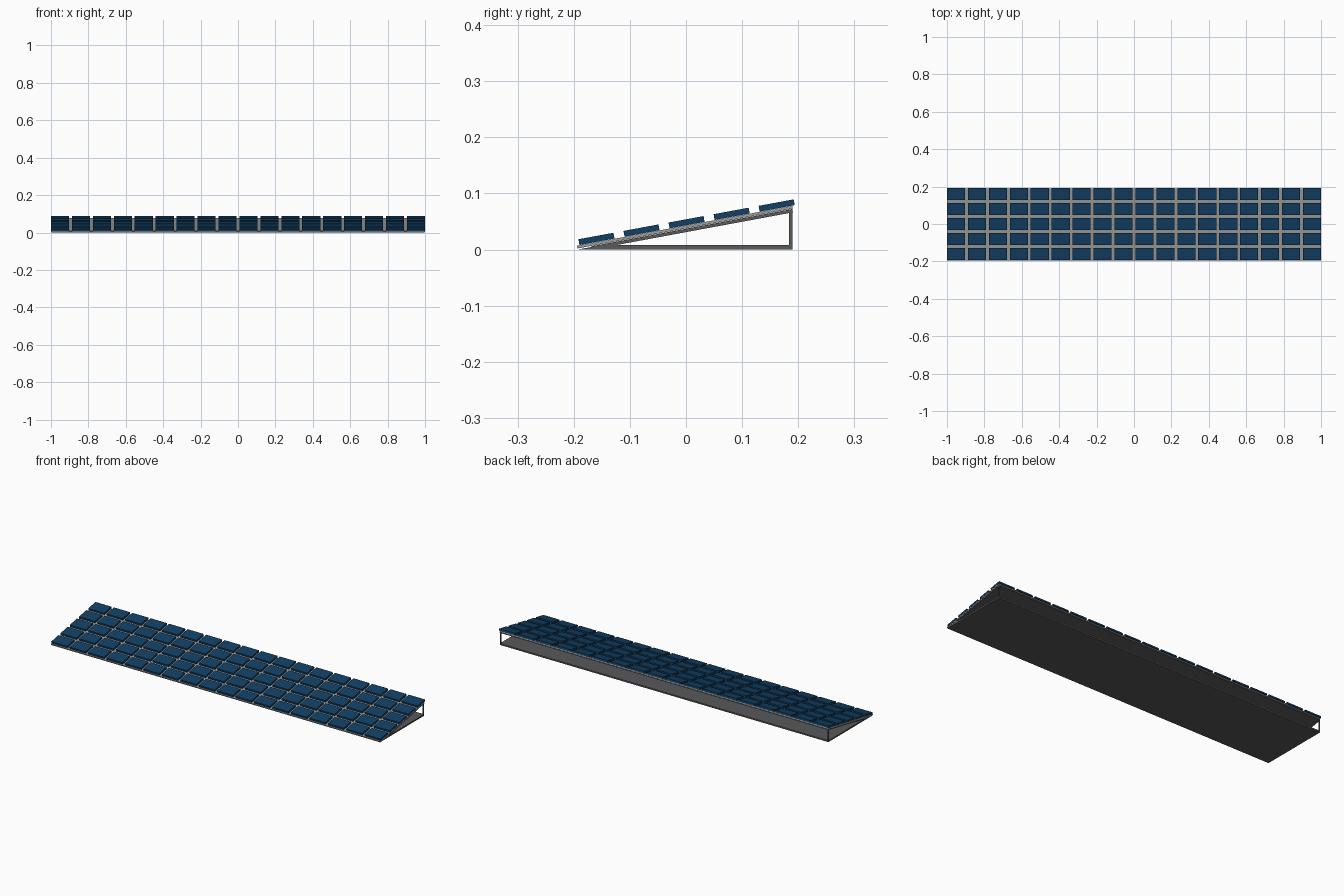
import bpy, bmesh, math
from mathutils import Matrix, Vector

if "Cube" in bpy.data.objects:
    bpy.data.objects.remove(bpy.data.objects["Cube"])

TILT = math.radians(10.5)
COLS, ROWS = 18, 5


def material(name, rgb):
    m = bpy.data.materials.new(name)
    m.diffuse_color = (*rgb, 1)
    m.use_nodes = True
    m.node_tree.nodes["Principled BSDF"].inputs["Base Color"].default_value = m.diffuse_color
    return m


blue = material("cell_blue", (0.006, 0.05, 0.13))
light = material("light_metal", (0.35, 0.35, 0.34))
dark = material("dark_metal", (0.10, 0.10, 0.105))


def finish(name, bm, mat):
    bmesh.ops.recalc_face_normals(bm, faces=bm.faces)
    mesh = bpy.data.meshes.new(name)
    bm.to_mesh(mesh)
    bm.free()
    mesh.materials.append(mat)
    obj = bpy.data.objects.new(name, mesh)
    bpy.context.collection.objects.link(obj)
    return obj


def add_box(bm, center, size, tilt=0.0):
    m = (Matrix.Translation(center) @ Matrix.Rotation(tilt, 4, 'X')
         @ Matrix.Diagonal((*size, 1)))
    bmesh.ops.create_cube(bm, size=1, matrix=m)


def on_slope(y, z0):
    return z0 + y * math.tan(TILT)


def sloped_sheet(name, y0, y1, z0, thick, width, mat):
    bm = bmesh.new()
    y = (y0 + y1) / 2
    add_box(bm, (0, y, on_slope(y, z0)),
            (width, (y1 - y0) / math.cos(TILT), thick), TILT)
    return finish(name, bm, mat)


# Base plate, chamfered at the front where it meets the slope
bm = bmesh.new()
profile = [(-0.193, 0), (0.19, 0), (0.19, 0.008), (-0.15, 0.008)]
face = bm.faces.new([bm.verts.new((-0.998, y, z)) for y, z in profile])
ext = bmesh.ops.extrude_face_region(bm, geom=[face])
bmesh.ops.translate(bm, vec=Vector((1.996, 0, 0)),
                    verts=[v for v in ext["geom"] if isinstance(v, bmesh.types.BMVert)])
finish("base_plate", bm, dark)

# Rear corner posts
for side, x in (("left", -0.995), ("right", 0.995)):
    bm = bmesh.new()
    add_box(bm, (x, 0.187, 0.0375), (0.006, 0.006, 0.067))
    finish("rear_post_" + side, bm, dark)

# Sloped support sheet and pale backing sheet
sloped_sheet("support_sheet", -0.168, 0.19, 0.034, 0.006, 1.996, dark)
sloped_sheet("backing_sheet", -0.194, 0.19, 0.0403, 0.005, 1.998, light)

# Grid of solar cells
bm = bmesh.new()
w, length, thick = 0.097, 0.0635, 0.0105
for i in range(COLS):
    x = -1 + w / 2 + i * (2 - w) / (COLS - 1)
    for j in range(ROWS):
        y = 0.001 + (j - 2) * 0.0803
        add_box(bm, (x, y, on_slope(y, 0.0485)), (w, length, thick), TILT)
finish("solar_cells", bm, blue)
